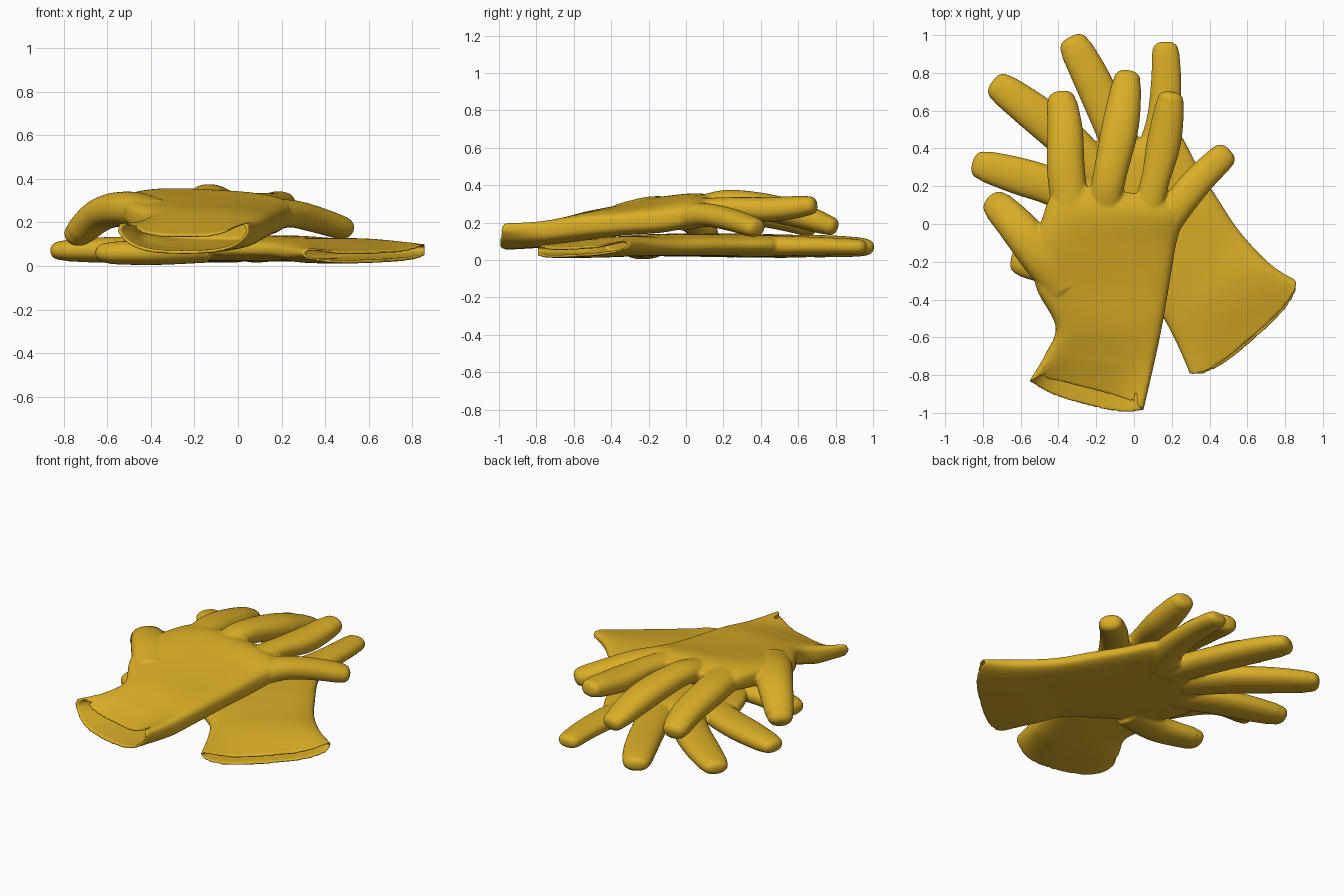
import bpy, bmesh, math
from mathutils import Vector

cube = bpy.data.objects.get("Cube")
if cube:
    bpy.data.objects.remove(cube)

mat = bpy.data.materials.new("golden_yellow_rubber")
mat.use_nodes = True
colour = (0.70, 0.42, 0.02, 1)
mat.diffuse_color = colour
bsdf = mat.node_tree.nodes["Principled BSDF"]
bsdf.inputs["Base Color"].default_value = colour
bsdf.inputs["Roughness"].default_value = 0.6

SIDES = 48


def smooth_path(keys, steps=6):
    """Catmull-Rom interpolation through tuples of any length."""
    pts = [Vector(k) for k in keys]
    pts = [pts[0] * 2 - pts[1]] + pts + [pts[-1] * 2 - pts[-2]]
    out = []
    for a, b, c, d in zip(pts, pts[1:], pts[2:], pts[3:]):
        for i in range(steps):
            t = i / steps
            out.append(0.5 * (2 * b + (c - a) * t + (2 * a - 5 * b + 4 * c - d) * t * t
                              + (3 * b - a - 3 * c + d) * t ** 3))
    return out + [pts[-2]]


def loft(bm, rings):
    """Skin a list of closed rings and cap both ends."""
    loops = [[bm.verts.new(p) for p in ring] for ring in rings]
    for a, b in zip(loops, loops[1:]):
        for i in range(SIDES):
            j = (i + 1) % SIDES
            bm.faces.new((a[i], a[j], b[j], b[i]))
    bm.faces.new(loops[0][::-1])
    bm.faces.new(loops[-1])


def spow(v, e):
    return math.copysign(abs(v) ** e, v)


def finger(bm, keys, flat):
    """Tapered tube from (x, y, z, radius) keys with a rounded tip."""
    path = smooth_path(keys)
    rings = []
    end, prev = path[-1], path[-2]
    tip_dir = (end.xyz - prev.xyz).normalized()
    r = end.w
    base = end.xyz - tip_dir * r * 0.75
    spine = [(p.xyz, p.w) for p in path if (p.xyz - base).dot(tip_dir) < 0]
    for i in range(9):
        a = math.pi / 2 * i / 8.4
        spine.append((base + tip_dir * r * 0.75 * math.sin(a), r * math.cos(a) ** 0.65))
    for i, (p, rad) in enumerate(spine):
        lo, hi = spine[max(i - 1, 0)][0], spine[min(i + 1, len(spine) - 1)][0]
        along = (hi - lo).normalized()
        side = along.cross(Vector((0, 0, 1))).normalized()
        up = side.cross(along)
        ring = []
        for k in range(SIDES):
            t = math.tau * k / SIDES
            ring.append(p + side * rad * spow(math.cos(t), 0.9) + up * rad * flat * spow(math.sin(t), 0.9))
        rings.append(ring)
    loft(bm, rings)


def hand(bm, keys, low_lip, top_lip, power, taper):
    """Open-ended palm; keys are (left x, y, right x, y, low z, high z, top sag, floor arch, tilt)."""
    def ring(s, mouth, inset=0.0):
        left, right = Vector((s[0], s[1], 0)), Vector((s[2], s[3], 0))
        mid, half = (left + right) / 2, (right - left) / 2
        half -= half.normalized() * inset
        zm, zh = (s[4] + s[5]) / 2, (s[5] - s[4]) / 2 - inset
        out = []
        for k in range(SIDES):
            t = math.tau * k / SIDES
            c, n = spow(math.cos(t), power), spow(math.sin(t), power)
            narrow = 1 - taper * mouth * max(-n, 0)
            p = mid + half * c * narrow + Vector((0, 0, zm + zh * n))
            # sagging top, arched floor, sideways tilt and bowed lips at the mouth
            p.z -= s[6] * (1 - c ** 4) * max(n, 0)
            p.z += s[7] * (1 - c * c) ** 2 * max(-n, 0) - s[8] * c
            p += Vector(top_lip if n > 0 else low_lip) * abs(math.sin(t)) * mouth
            out.append(p)
        return out
    path = smooth_path(keys)
    mouths = [max(0, 1 - (len(path) - 1 - i) / 6) for i in range(len(path))]
    outer = [ring(s, m) for s, m in zip(path, mouths)]
    inner = [ring(s, m, 0.016) for s, m in zip(path[-14:], mouths[-14:])]
    loft(bm, outer + inner[::-1])


def glove(name, palm, low_lip, top_lip, power, taper, digits, flat):
    bm = bmesh.new()
    hand(bm, palm, low_lip, top_lip, power, taper)
    for keys in digits:
        finger(bm, keys, flat)
    bmesh.ops.recalc_face_normals(bm, faces=bm.faces)
    mesh = bpy.data.meshes.new(name)
    bm.to_mesh(mesh)
    bm.free()
    mesh.materials.append(mat)
    obj = bpy.data.objects.new(name, mesh)
    bpy.context.collection.objects.link(obj)
    fuse = obj.modifiers.new("fuse_parts", 'REMESH')
    fuse.mode = 'VOXEL'
    fuse.voxel_size = 0.008
    fuse.use_smooth_shade = True
    soften = obj.modifiers.new("soften", 'SMOOTH')
    soften.factor = 0.5
    soften.iterations = 5


# Lower glove, lying flat and pointing to the back
glove("lower_glove", [
    (-0.36, 0.16, 0.14, 0.52, 0.03, 0.12, 0, 0, 0),
    (-0.40, 0.03, 0.24, 0.48, 0.02, 0.14, 0, 0, 0),
    (-0.30, -0.18, 0.34, 0.30, 0.02, 0.14, 0, 0, 0),
    (-0.08, -0.33, 0.44, 0.14, 0.02, 0.14, 0, 0, 0),
    (0.12, -0.46, 0.56, -0.04, 0.02, 0.13, 0, 0, 0),
    (0.21, -0.60, 0.72, -0.21, 0.015, 0.13, 0.01, 0, -0.01),
    (0.295, -0.795, 0.86, -0.30, 0.015, 0.12, 0.05, 0, -0.012)],
    (0.06, -0.06, 0), (0.05, -0.05, 0), 0.7, 0.04, [
    [(0.08, 0.30, 0.075, 0.10), (0.15, 0.52, 0.075, 0.09), (0.17, 0.75, 0.073, 0.08), (0.165, 0.965, 0.068, 0.07)],
    [(-0.02, 0.30, 0.075, 0.10), (-0.13, 0.56, 0.075, 0.10), (-0.23, 0.78, 0.073, 0.097), (-0.34, 0.99, 0.068, 0.08)],
    [(-0.16, 0.24, 0.075, 0.10), (-0.36, 0.45, 0.075, 0.105), (-0.54, 0.60, 0.073, 0.10), (-0.75, 0.755, 0.068, 0.078)],
    [(-0.22, 0.10, 0.075, 0.10), (-0.44, 0.20, 0.075, 0.10), (-0.63, 0.26, 0.073, 0.097), (-0.855, 0.325, 0.07, 0.075)],
    [(-0.14, -0.22, 0.075, 0.10), (-0.36, -0.24, 0.065, 0.10), (-0.52, -0.21, 0.06, 0.09), (-0.65, -0.18, 0.06, 0.078)]],
    0.60)

# Upper glove, draped across with a bent thumb and curled fingers
glove("upper_glove", [
    (-0.41, 0.22, 0.16, 0.14, 0.23, 0.32, 0, 0, 0.01),
    (-0.47, 0.08, 0.25, 0.04, 0.18, 0.35, 0, 0.03, 0.02),
    (-0.52, -0.12, 0.22, -0.12, 0.15, 0.345, 0.02, 0.03, 0.03),
    (-0.52, -0.33, 0.185, -0.33, 0.13, 0.31, 0.02, 0.02, 0.02),
    (-0.415, -0.54, 0.145, -0.56, 0.10, 0.275, 0.02, 0, 0.005),
    (-0.47, -0.69, 0.10, -0.77, 0.07, 0.25, 0.05, 0, 0),
    (-0.555, -0.835, 0.05, -0.99, 0.055, 0.255, 0.11, 0, 0)],
    (0, -0.045, 0), (0, 0.045, 0), 0.65, 0.22, [
    [(-0.33, 0.05, 0.28, 0.10), (-0.36, 0.28, 0.27, 0.10), (-0.365, 0.50, 0.23, 0.093), (-0.39, 0.70, 0.17, 0.075)],
    [(-0.16, 0.08, 0.28, 0.09), (-0.13, 0.25, 0.31, 0.088), (-0.07, 0.53, 0.26, 0.097), (-0.03, 0.81, 0.17, 0.07)],
    [(0.06, 0.03, 0.26, 0.09), (0.11, 0.22, 0.28, 0.075), (0.16, 0.44, 0.27, 0.09), (0.20, 0.70, 0.295, 0.07)],
    [(0.13, -0.02, 0.23, 0.10), (0.24, 0.11, 0.24, 0.085), (0.35, 0.24, 0.215, 0.08), (0.505, 0.39, 0.165, 0.07)],
    [(-0.37, -0.34, 0.23, 0.10), (-0.50, -0.16, 0.26, 0.11), (-0.63, 0.0, 0.235, 0.098), (-0.76, 0.135, 0.12, 0.075)]],
    0.74)
